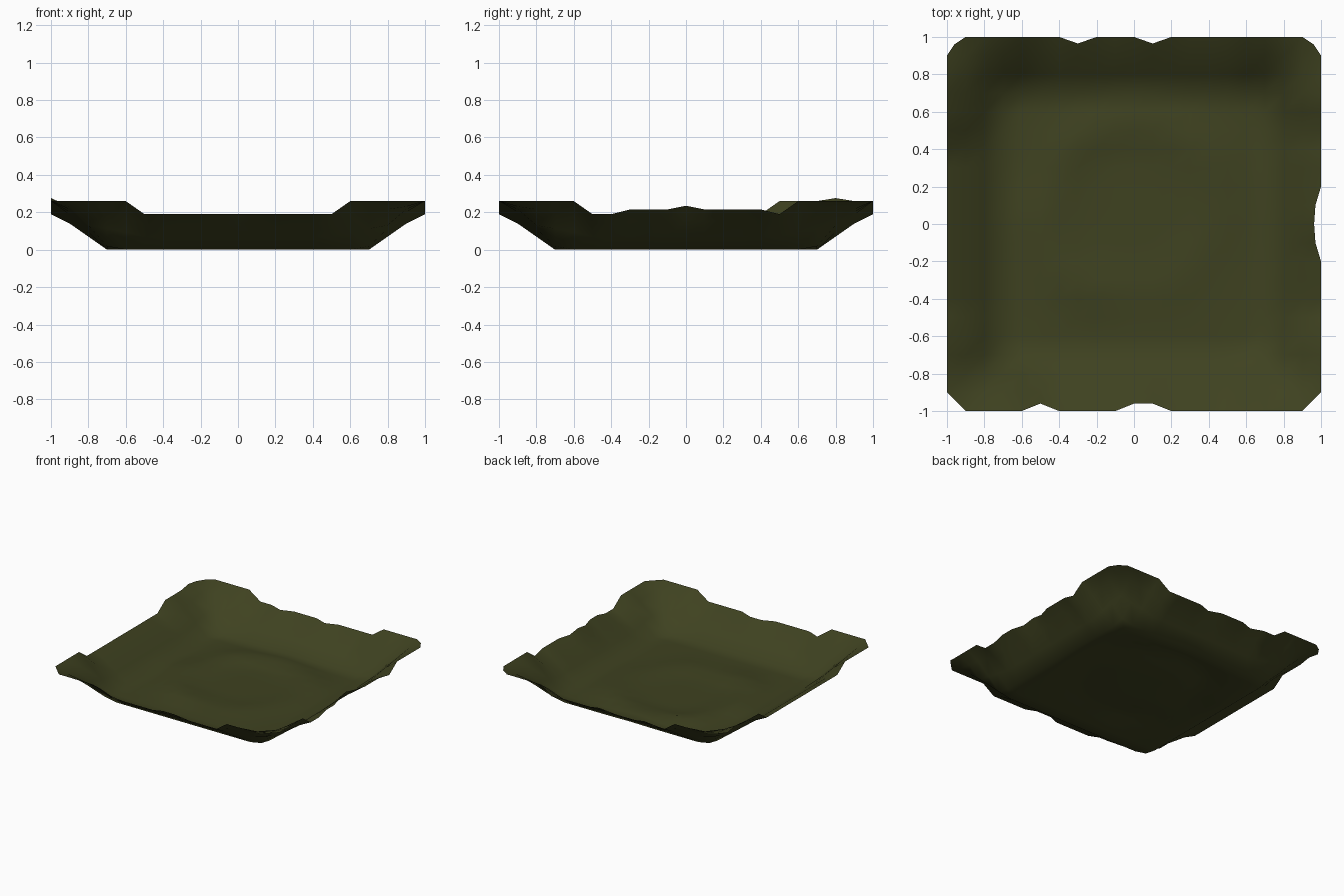
import bpy, bmesh, math
from mathutils import noise, Vector

if "Cube" in bpy.data.objects:
    bpy.data.objects.remove(bpy.data.objects["Cube"])

# Material
moss = bpy.data.materials.new("dark moss green")
moss.diffuse_color = (0.049, 0.054, 0.0145, 1)
moss.use_nodes = True
moss.node_tree.nodes["Principled BSDF"].inputs["Base Color"].default_value = moss.diffuse_color


def lerp_profile(t, pts):
    """Piecewise linear lookup."""
    if t <= pts[0][0]:
        return pts[0][1]
    for (a, za), (b, zb) in zip(pts, pts[1:]):
        if t <= b:
            return za + (zb - za) * (t - a) / (b - a)
    return pts[-1][1]


BANK = [(0.7, 0.0), (0.8, 0.07), (0.9, 0.14), (1.0, 0.19)]
RIGHT_RIM = [(-0.4, 0), (-0.3, 0.025), (-0.1, 0.025), (0, 0.045),
             (0.1, 0.025), (0.4, 0.025), (0.5, 0)]
LEFT_RIM = [(0.4, 0), (0.5, 0.07), (0.6, 0), (0.7, 0), (0.8, 0.016), (0.9, 0)]


def height(x, y):
    ax, ay = abs(x), abs(y)
    # bank rising from a flat floor, slightly fuller in the corners
    d = min(1.0, max(ax, ay) + 0.2 * max(min(ax, ay) - 0.6, 0))
    z = lerp_profile(d, BANK)
    # raised corners of the rim
    rise = max(0.0, (d - 0.7) / 0.3)
    z += 0.07 * rise * lerp_profile(min(ax, ay), [(0.5, 0), (0.6, 1)])
    # uneven side rims
    edge = max(0.0, (ax - 0.8) / 0.2)
    z += edge * lerp_profile(y, RIGHT_RIM if x > 0 else LEFT_RIM)
    # low broken ring on the floor, set a little towards the back
    n = noise.noise(Vector((x * 3, y * 3, 0.7)))
    r = math.hypot(x, y - 0.07)
    z += max(0.0, 0.025 + 0.02 * n) * math.exp(-((r - 0.46 - 0.08 * n) / 0.1) ** 2)
    return max(z, 0.0)


# Hollow ground sheet
bm = bmesh.new()
bmesh.ops.create_grid(bm, x_segments=20, y_segments=20, size=1)
BACK = {-0.3: 0.035, 0.1: 0.035}
FRONT = {-0.5: 0.04, 0.0: 0.04, 0.1: 0.04}
RIGHT = {-0.1: 0.03, 0.0: 0.037, 0.1: 0.03}
for v in bm.verts:
    x, y = round(v.co.x, 1) + 0.0, round(v.co.y, 1) + 0.0
    v.co.z = height(x, y)
    if abs(x) == 1 and abs(y) == 1:      # clipped corners
        k = 0.96 if y > 0 else 0.95
        v.co.x, v.co.y = x * k, y * k
    elif y == 1:                         # notches in the rim
        v.co.y -= BACK.get(x, 0)
    elif y == -1:
        v.co.y += FRONT.get(x, 0)
    elif x == 1:
        v.co.x -= RIGHT.get(y, 0)

for f in bm.faces:
    f.smooth = True
me = bpy.data.meshes.new("hollow_ground")
bm.to_mesh(me)
bm.free()
me.materials.append(moss)
ob = bpy.data.objects.new("hollow_ground", me)
bpy.context.collection.objects.link(ob)
